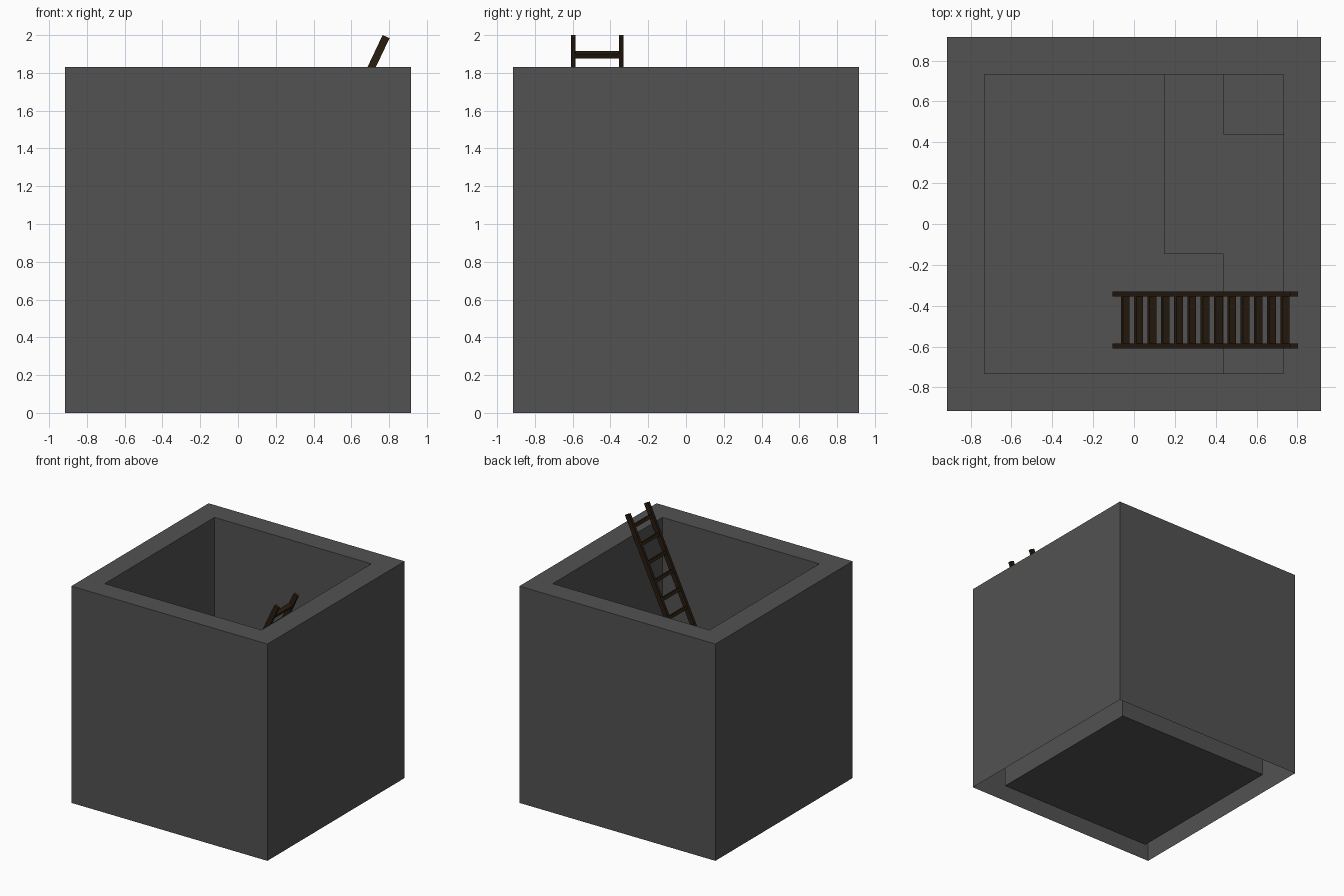
import bpy, bmesh, math
from mathutils import Matrix, Vector

if "Cube" in bpy.data.objects:
    bpy.data.objects.remove(bpy.data.objects["Cube"])

OUT, WALL, TOP = 0.915, 0.183, 1.83
INN = OUT - WALL
STEP = 0.17


def material(name, rgb):
    m = bpy.data.materials.new(name)
    m.diffuse_color = (*rgb, 1)
    m.use_nodes = True
    m.node_tree.nodes["Principled BSDF"].inputs["Base Color"].default_value = m.diffuse_color
    return m


stone = material("dark_stone", (0.085, 0.085, 0.085))
wood = material("dark_wood", (0.022, 0.012, 0.005))


def finish(bm, name, mat):
    me = bpy.data.meshes.new(name)
    bm.to_mesh(me)
    bm.free()
    me.materials.append(mat)
    ob = bpy.data.objects.new(name, me)
    bpy.context.collection.objects.link(ob)
    return ob


# Pit walls: open-bottomed shell with a rim and inner walls
bm = bmesh.new()
bmesh.ops.create_cube(bm, size=1, matrix=Matrix.Translation((0, 0, TOP / 2))
                      @ Matrix.Diagonal((2 * OUT, 2 * OUT, TOP, 1)))
bm.faces.ensure_lookup_table()
bottom = [f for f in bm.faces if f.normal.z < -0.5]
bmesh.ops.delete(bm, geom=bottom, context='FACES')
top = [f for f in bm.faces if f.normal.z > 0.5]
bmesh.ops.inset_region(bm, faces=top, thickness=WALL, use_even_offset=True)
ext = bmesh.ops.extrude_face_region(bm, geom=top)["geom"]
for v in [g for g in ext if isinstance(g, bmesh.types.BMVert)]:
    v.co.z = 0
bmesh.ops.delete(bm, geom=[g for g in ext if isinstance(g, bmesh.types.BMFace)],
                 context='FACES_ONLY')
# Drop the hole cover if the extrusion kept it
cover = [f for f in bm.faces if abs(f.normal.z) > 0.5
         and f.calc_center_median().xy.length < 0.01]
if cover:
    bmesh.ops.delete(bm, geom=cover, context='FACES_ONLY')
finish(bm, "pit_walls", stone)

# Stepped floor: 5 x 5 tiles, some raised once, the corner tile twice
bm = bmesh.new()
tile = 2 * INN / 5
bmesh.ops.create_grid(bm, x_segments=5, y_segments=5, size=INN)


def raise_tiles(test):
    bm.normal_update()
    chosen = []
    for f in bm.faces:
        c = f.calc_center_median()
        i, j = int((c.x + INN) / tile), int((c.y + INN) / tile)
        if abs(f.normal.z) > 0.5 and test(i, j):
            chosen.append(f)
    geom = bmesh.ops.extrude_face_region(bm, geom=chosen)["geom"]
    verts = [g for g in geom if isinstance(g, bmesh.types.BMVert)]
    bmesh.ops.translate(bm, verts=verts, vec=(0, 0, STEP))


raise_tiles(lambda i, j: i == 4 or (i == 3 and j >= 2))
raise_tiles(lambda i, j: i == 4 and j == 4)
# Remove risers that coincide with the pit walls
bm.normal_update()
dup = [f for f in bm.faces if abs(f.normal.z) < 0.5 and
       max(abs(f.calc_center_median().x), abs(f.calc_center_median().y)) > INN - 0.01]
bmesh.ops.delete(bm, geom=dup, context='FACES')
finish(bm, "stepped_floor", stone)

# Leaning ladder
head = Vector((0.784, -0.47, 1.992))
foot = Vector((-0.088, -0.47, 0.152))
axis = head - foot
lean = Matrix.Rotation(math.atan2(axis.x, axis.z), 4, 'Y')


def beam(name, centre, size):
    bm = bmesh.new()
    bmesh.ops.create_cube(bm, size=1, matrix=Matrix.Diagonal((*size, 1)))
    ob = finish(bm, name, wood)
    ob.matrix_world = Matrix.Translation(centre) @ lean
    return ob


for side, name in ((-1, "ladder_rail_front"), (1, "ladder_rail_back")):
    beam(name, (head + foot) / 2 + Vector((0, side * 0.1275, 0)),
         (0.04, 0.025, axis.length))

RUNGS = 13
for k in range(RUNGS):
    t = 0.052 + k * (0.948 - 0.052) / (RUNGS - 1)
    beam(f"ladder_rung_{k + 1}", foot + axis * t, (0.036, 0.24, 0.025))
